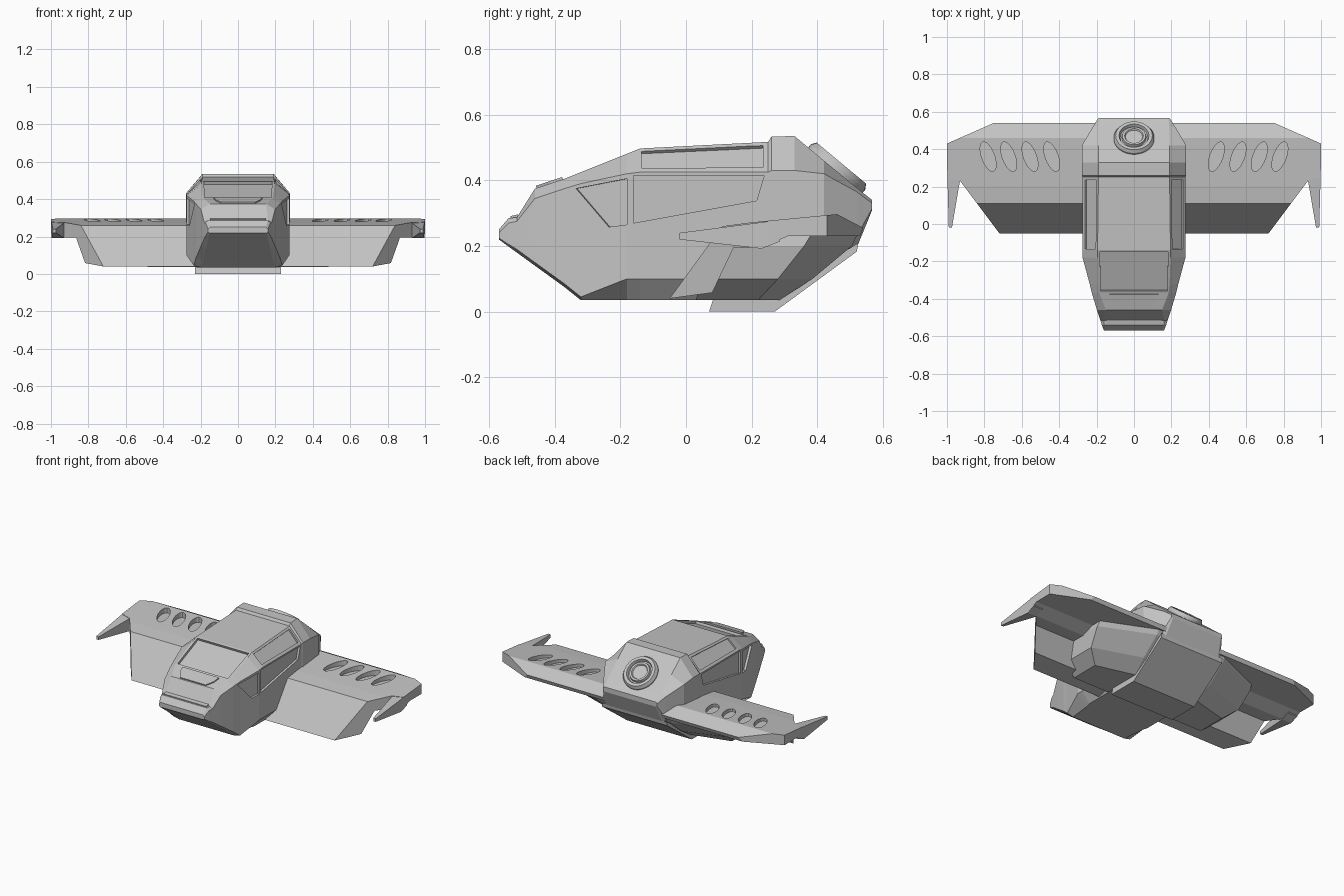
import bpy, bmesh, math
from mathutils import Vector, Matrix
from mathutils.geometry import normal as poly_normal

if "Cube" in bpy.data.objects:
    bpy.data.objects.remove(bpy.data.objects["Cube"])

grey = bpy.data.materials.new("hull grey")
grey.diffuse_color = (0.55, 0.55, 0.55, 1)
grey.use_nodes = True
grey.node_tree.nodes["Principled BSDF"].inputs["Base Color"].default_value = grey.diffuse_color


def finish(bm, name):
    bmesh.ops.recalc_face_normals(bm, faces=bm.faces)
    me = bpy.data.meshes.new(name)
    bm.to_mesh(me)
    bm.free()
    me.materials.append(grey)
    ob = bpy.data.objects.new(name, me)
    bpy.context.collection.objects.link(ob)
    return ob


def loft(name, rings):
    """Skin a list of equal-length point rings and cap both ends."""
    bm = bmesh.new()
    vs = [[bm.verts.new(p) for p in r] for r in rings]
    n = len(vs[0])
    for a, b in zip(vs, vs[1:]):
        for i in range(n):
            j = (i + 1) % n
            bm.faces.new((a[i], a[j], b[j], b[i]))
    bm.faces.new(vs[0])
    bm.faces.new(vs[-1])
    return finish(bm, name)


def side_prism(name, yz, x0, x1):
    return loft(name, [[(x, y, z) for y, z in yz] for x in (x0, x1)])


def plan_prism(name, xy, z0, z1):
    return loft(name, [[(x, y, z) for x, y in xy] for z in (z0, z1)])


def boolean(ob, cutter, op):
    m = ob.modifiers.new("cut", 'BOOLEAN')
    m.object, m.operation, m.solver = cutter, op, 'EXACT'
    dg = bpy.context.evaluated_depsgraph_get()
    me = bpy.data.meshes.new_from_object(ob.evaluated_get(dg))
    ob.modifiers.clear()
    ob.data = me
    bpy.data.objects.remove(cutter)


def plate(name, pts, below, above):
    """Prism around a polygon lying on the surface, along its normal."""
    pts = [Vector(p) for p in pts]
    n = poly_normal(pts)
    mid = sum(pts, Vector()) / len(pts) - Vector((0, 0, 0.2))
    if n.dot(Vector((mid.x, 0, mid.z))) < 0:
        n = -n
    return loft(name, [[p - n * below for p in pts], [p + n * above for p in pts]])


def mirror(ob):
    ob.modifiers.new("mirror", 'MIRROR').use_axis[0] = True


# cabin: sections (y, bottom z, x, lower side z, x, upper side z, top z, x)
sections = [
    (-.57, .220, .155, .225, .160, .240, .250, .150),
    (-.54, .198, .158, .205, .172, .270, .285, .160),
    (-.515, .18, .162, .190, .180, .275, .287, .160),
    (-.46, .140, .170, .150, .198, .345, .375, .150),
    (-.37, .075, .185, .085, .225, .375, .405, .185),
    (-.32, .035, .195, .045, .237, .390, .425, .190),
    (-.18, .035, .210, .100, .275, .420, .481, .195),
    (-.14, .035, .220, .100, .275, .425, .497, .195),
    (.25, .035, .220, .100, .275, .425, .517, .190),
    (.26, .035, .220, .100, .279, .430, .533, .190),
    (.33, .058, .220, .120, .279, .430, .535, .190),
    (.42, .130, .220, .180, .279, .420, .460, .190),
    (.52, .195, .200, .230, .220, .365, .377, .188),
    (.567, .31, .180, .315, .190, .330, .340, .185),
]
rings = []
for y, zb, xb, zl, xs, zu, zt, xt in sections:
    half = [(xb, zb), (xs, zl), (xs, zu), (xt, zt)]
    rings.append([(x, y, z) for x, z in half] + [(-x, y, z) for x, z in half[::-1]])
cabin = loft("cabin", rings)

# recessed windows
def side_x(y):
    return .275 if y > -.18 else .275 + (y + .18) * .27


for s in (1, -1):
    door = [(-.160, .415), (-.160, .270), (.215, .338), (.238, .415)]
    quarter = [(-.335, .375), (-.180, .405), (-.180, .265), (-.235, .258)]
    for poly in (door, quarter):
        boolean(cabin, plate("cutter", [(s * side_x(y), y, z) for y, z in poly], .014, .05), 'DIFFERENCE')
    shoulder = [(.262, -.135, .437), (.205, -.135, .488), (.200, .235, .505), (.262, .235, .438)]
    boolean(cabin, plate("cutter", [(s * x, y, z) for x, y, z in shoulder], .01, .05), 'DIFFERENCE')
windshield = [(.182, -.150, .493), (.178, -.358, .410), (-.178, -.358, .410), (-.182, -.150, .493)]
boolean(cabin, plate("cutter", windshield, .016, .05), 'DIFFERENCE')

# hood hatch and nose bar
hatch = [(.13, -.375, .4035), (.12, -.415, .390), (.09, -.455, .3767)]
plate("hood_hatch", hatch + [(-x, y, z) for x, y, z in hatch[::-1]], .005, .007)
side_prism("nose_bar", [(-.535, .27), (-.535, .291), (-.512, .296), (-.505, .28)], -.15, .15)

# wing: side profile trimmed to the plan outline
wing = side_prism("wing", [(-.05, .04), (.11, .26), (.20, .272), (.46, .297), (.54, .255),
                           (.53, .23), (.31, .23), (.23, .195), (.145, .195), (.08, .058)], .15, 1.1)
boolean(wing, plan_prism("trim", [(.2, -.1), (.6825, -.1), (.93, .23), (.998, .25), (1, .43),
                                  (.75, .54), (.614, .6), (.2, .6)], -.2, .6), 'INTERSECT')

# slanted oval slots through the wing deck
for x in (.44, .556, .67, .78):
    t = math.radians(20)
    oval = []
    for i in range(24):
        a = i * math.tau / 24
        u, v = .034 * math.cos(a), .083 * math.sin(a)
        oval.append((x + u * math.cos(t) + v * math.sin(t), .36 - u * math.sin(t) + v * math.cos(t)))
    boolean(wing, plan_prism("cutter", oval, .262, .4), 'DIFFERENCE')
mirror(wing)

# forward-pointing wing tip fang
fang = side_prism("wing_tip_fang", [(-.02, .24), (-.02, .22), (.23, .192), (.29, .215), (.29, .28)], .8, 1.1)
boolean(fang, plan_prism("trim", [(.93, .235), (.975, -.03), (.99, -.03), (.9985, .285), (.93, .285)],
                         -.2, .6), 'INTERSECT')
mirror(fang)

# underside hull beneath the wing
rings = []
for z, half in ((.036, [(.48, .03), (.48, .22), (.23, .285)]),
                (.10, [(.56, .05), (.56, .28), (.25, .385)]),
                (.20, [(.58, .12), (.58, .36), (.25, .505)]),
                (.25, [(.57, .15), (.57, .39), (.25, .53)])):
    rings.append([(x, y, z) for x, y in half] + [(-x, y, z) for x, y in half[::-1]])
loft("belly_hull", rings)

# belly keel plate
side_prism("keel_plate", [(.07, 0), (.27, 0), (.52, .183), (.525, .21), (.29, .06), (.085, .045)], -.23, .23)

# round port on the rear slope
profile = [(.108, -.02), (.108, .012), (.098, .028), (.080, .028), (.074, .012), (.066, .012),
           (.062, .026), (.050, .026), (.045, .018)]
N = 32
place = Matrix.Translation((0, .455, .431)) @ Matrix.Rotation(-.694, 4, 'X')
port = loft("rear_port", [[place @ Vector((r * math.cos(i * math.tau / N), r * math.sin(i * math.tau / N), h))
                           for i in range(N)] for r, h in profile])
bpy.ops.object.select_all(action='DESELECT')
port.select_set(True)
bpy.context.view_layer.objects.active = port
bpy.ops.object.shade_smooth_by_angle(angle=math.radians(25))
